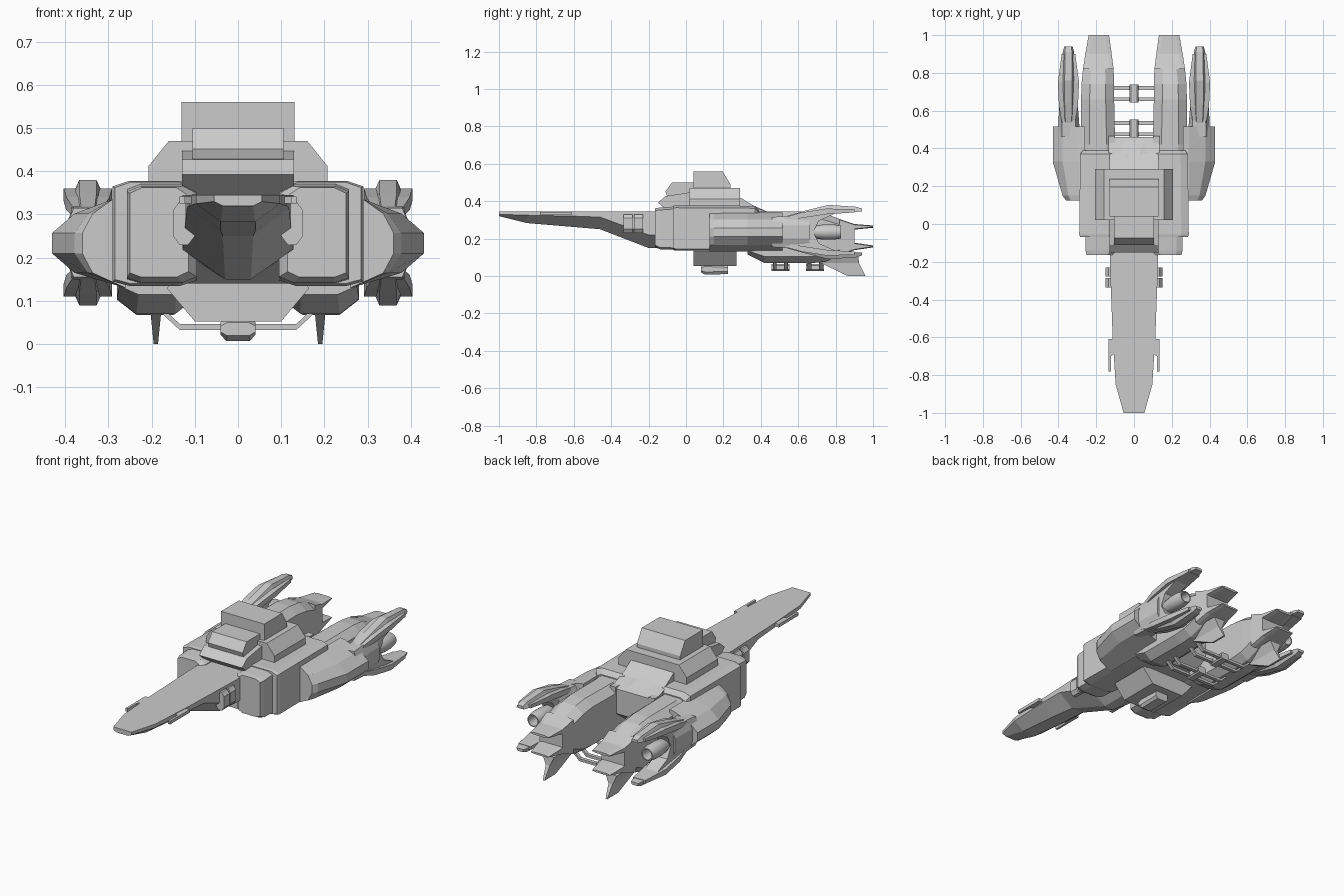
import bpy, bmesh, math


def loft(name, rings, mirror=False):
    """Skin equal-length rings of 3D points, cap the ends, optionally mirror over x."""
    bm = bmesh.new()
    vs = [[bm.verts.new(p) for p in r] for r in rings]
    n = len(rings[0])
    for a, b in zip(vs, vs[1:]):
        for i in range(n):
            j = (i + 1) % n
            bm.faces.new((a[i], a[j], b[j], b[i]))
    bm.faces.new(vs[0])
    bm.faces.new(vs[-1])
    bmesh.ops.recalc_face_normals(bm, faces=bm.faces)
    me = bpy.data.meshes.new(name)
    bm.to_mesh(me)
    bm.free()
    ob = bpy.data.objects.new(name, me)
    bpy.context.collection.objects.link(ob)
    if mirror:
        ob.modifiers.new("Mirror", 'MIRROR').use_axis[0] = True
    return ob


def prism(name, prof, x0, x1, mirror=False, inset=None):
    """Extrude a (y, z) profile from x0 to x1."""
    return loft(name, [[(x, y, z) for y, z in prof] for x in (x0, x1)], mirror)


def box(name, x0, x1, y0, y1, z0, z1, mirror=False):
    return prism(name, [(y0, z0), (y1, z0), (y1, z1), (y0, z1)], x0, x1, mirror)


def octo(y, x0, x1, z0, z1, cx, cz):
    """Chamfered rectangle across the ship at y."""
    return [(x0 + cx, y, z0), (x1 - cx, y, z0), (x1, y, z0 + cz), (x1, y, z1 - cz),
            (x1 - cx, y, z1), (x0 + cx, y, z1), (x0, y, z1 - cz), (x0, y, z0 + cz)]


# long nose: flat deck, thin sides, V keel
loft("nose", [[(-w, y, .345), (w, y, .345), (w, y, s), (k, y, z), (-k, y, z), (-w, y, s)]
              for y, w, s, k, z in [(-1, .055, .33, .035, .32), (-.85, .097, .325, .04, .283),
                                    (-.6, .113, .32, .04, .262), (-.46, .118, .315, .035, .25),
                                    (-.2, .128, .22, .03, .15), (.02, .13, .215, .03, .15)]])
# guns along the nose and vents behind them
loft("nose_gun", [[(a, y, .325), (.135, y, .325), (.135, y, .342), (a, y, .342)]
                  for y, a in [(-.78, .122), (-.7, .122), (-.69, .108), (-.61, .1)]], True)
for y in (-.335, -.278):
    loft("nose_vent", [octo(y, .1, .15, .23, .33, .015, .02),
                       octo(y + .048, .1, .15, .23, .33, .015, .02)], True)

# central hull with sloped rear deck
prism("central_hull", [(-.1, .345), (-.1, .2), (.0, .14), (.38, .14), (.46, .2),
                       (.46, .335), (.34, .375), (-.05, .375)], -.135, .135)
loft("rear_deck", [[(-a, y, .3), (a, y, .3), (a, y, z), (b, y, z + h), (-b, y, z + h), (-a, y, z)]
                   for y, a, b, z, h in [(.28, .1, .09, .375, .045), (.37, .1, .03, .36, .012),
                                         (.455, .1, .06, .33, .005)]])
box("rear_corner", .1, .135, .43, .465, .2, .345, True)


def shoulder(y, x0, x1, z0, z1):
    """Slab section with softly arched top and bottom."""
    xm, q = (x0 + x1) / 2, (x1 - x0) * .3
    return [(x0, y, z0 + .018), (xm - q, y, z0 + .005), (xm + q, y, z0 + .005), (x1, y, z0 + .015),
            (x1, y, z1 - .013), (xm + q, y, z1), (xm - q, y, z1), (x0, y, z1 - .018)]


# shoulder blocks either side, with a narrower front column
loft("shoulder", [shoulder(-.07, .1, .285, .135, .375), shoulder(-.055, .095, .29, .13, .378),
                  shoulder(.37, .095, .285, .13, .375), shoulder(.39, .11, .27, .14, .35)], True)
loft("shoulder_front", [shoulder(-.165, .115, .25, .15, .362), shoulder(-.14, .095, .257, .138, .366),
                        shoulder(-.05, .095, .257, .135, .372)], True)

# main engine nacelles with split rear jaws
loft("nacelle", [octo(y, a, b, z0, z1, .045, c) for y, a, b, z0, z1, c in
                 [(.33, .1, .275, .115, .345, .02), (.42, .1, .28, .07, .345, .035),
                  (.66, .105, .28, .068, .345, .035), (.74, .105, .278, .075, .335, .035),
                  (.82, .108, .27, .11, .305, .03), (.9, .118, .258, .14, .278, .025)]], True)
for nm, za, zb in (("upper_jaw", (.24, .248, .258), (.305, .278, .27)),
                   ("lower_jaw", (.11, .138, .153), (.185, .178, .163))):
    loft(nm, [octo(y, a, b, z0, z1, .02, .004) for y, a, b, z0, z1 in
              zip((.82, .9, 1), (.108, .118, .132), (.27, .258, .24), za, zb)], True)
# lower tail fins
loft("tail_fin", [[(.19 - t, a, z), (.19 + t, a, z), (.19 + t, b, z), (.19 - t, b, z)]
                  for z, t, a, b in [(.12, .035, .7, .92), (.07, .012, .72, .925), (0, .005, .865, .96)]], True)

# side pods: pointed section swelling outward
def pod(y, x):
    m = .3 + (x - .3) * .6
    return [(.26, y, .13), (m, y, .165), (x, y, .21), (x, y, .257), (m, y, .302), (.29, y, .335), (.26, y, .34)]


loft("side_pod", [pod(.125, .36), pod(.15, .378), pod(.33, .43), pod(.515, .43)], True)

# rear claws: wide C-shaped flange with a narrow ridge on each prong
MID = .235
half = [(.44, 0), (.46, .06), (.53, .075), (.62, .105), (.75, .125), (.9, .122),
        (.9, .105), (.8, .1), (.71, .06), (.68, 0)]
low = [(y, MID - h) for y, h in half]
up = [(y, MID + h) for y, h in half]
claw = up + low[::-1][1:-1] + low[:1]
claw = up[:-1] + [up[-1]] + low[::-1][1:-1]
prism("claw", claw, .31, .385, True)
loft("claw_base", [octo(.46, .28, .40, .155, .315, .02, .05), octo(.53, .29, .40, .15, .32, .02, .05),
                   octo(.66, .30, .395, .15, .32, .02, .05)], True)
for nm, s in (("upper", 1), ("lower", -1)):
    loft(nm + "_claw_flange", [[(.347 - w, y, MID + s * a), (.347 + w, y, MID + s * a),
                                (.347 + w, y, MID + s * b), (.347 - w, y, MID + s * b)]
                               for y, w, a, b in [(.53, .034, .06, .08), (.62, .05, .075, .105),
                                                  (.75, .056, .095, .125), (.9, .036, .105, .123)]], True)
    loft(nm + "_claw_ridge", [[(.347 - w, y, MID + s * a), (.347 + w, y, MID + s * a),
                               (.347 + t, y, MID + s * b), (.347 - t, y, MID + s * b)]
                              for y, w, t, a, b in [(.535, .034, .016, .06, .085), (.64, .042, .02, .08, .115),
                                                    (.76, .04, .02, .1, .145), (.91, .03, .018, .108, .135),
                                                    (.94, .022, .016, .11, .125)]], True)

# round thrusters inside the claws, hollow at the back
noz = loft("thruster", [[(.345 + r * math.cos(a), y, MID + r * math.sin(a))
                         for a in [i * math.tau / 16 for i in range(16)]]
                        for y, r in [(.66, .03), (.7, .036), (.74, .041), (.79, .041), (.83, .034),
                                     (.83, .028), (.77, .026)]], True)
bpy.context.view_layer.objects.active = noz
noz.select_set(True)
bpy.ops.object.shade_smooth_by_angle(angle=math.radians(35))

# bridge: undercut base, side blisters, front cabin, tower
prism("bridge_base", [(-.095, .345), (-.15, .392), (-.11, .427), (.04, .45), (.04, .47), (.29, .47),
                      (.29, .42), (.37, .37), (.3, .345)], -.13, .13)
loft("bridge_blister", [[(.1, y, .36), (.207, y, .36), (.207, y, .412), (.16, y, .47), (.1, y, .47)]
                        for y in (.02, .29)], True)
prism("bridge_cabin", [(-.1, .42), (-.11, .452), (-.075, .5), (.06, .5), (.06, .42)], -.105, .105)
prism("bridge_tower", [(.04, .44), (.04, .56), (.195, .56), (.238, .49), (.238, .44)], -.131, .131)

# belly block with slung turret
loft("belly", [[(-.165, y, .13), (-.1, y, .053), (.1, y, .053), (.165, y, .13), (.09, y, .2), (-.09, y, .2)]
               for y in (.04, .27)])
box("turret_mount", -.025, .025, .11, .2, .03, .07)
loft("turret", [octo(.08, -.04, .04, .02, .05, .015, .008), octo(.1, -.04, .04, .008, .065, .012, .014),
                octo(.225, -.04, .04, .01, .06, .012, .014)])

# pipes bridging the nacelles, with a clamp at the centre
for yc in (.505, .69):
    loft("pipe_clamp", [octo(yc - .048, -.025, .025, .027, .065, .008, .008),
                        octo(yc + .048, -.025, .025, .027, .065, .008, .008)])
    for y in (yc - .03, yc + .03):
        loft("cross_pipe", [[(x, y - .01, z), (x, y + .01, z), (x, y + .01, z + .014), (x, y - .01, z + .014)]
                            for x, z in [(-.18, .075), (-.135, .033), (.135, .033), (.18, .075)]])
